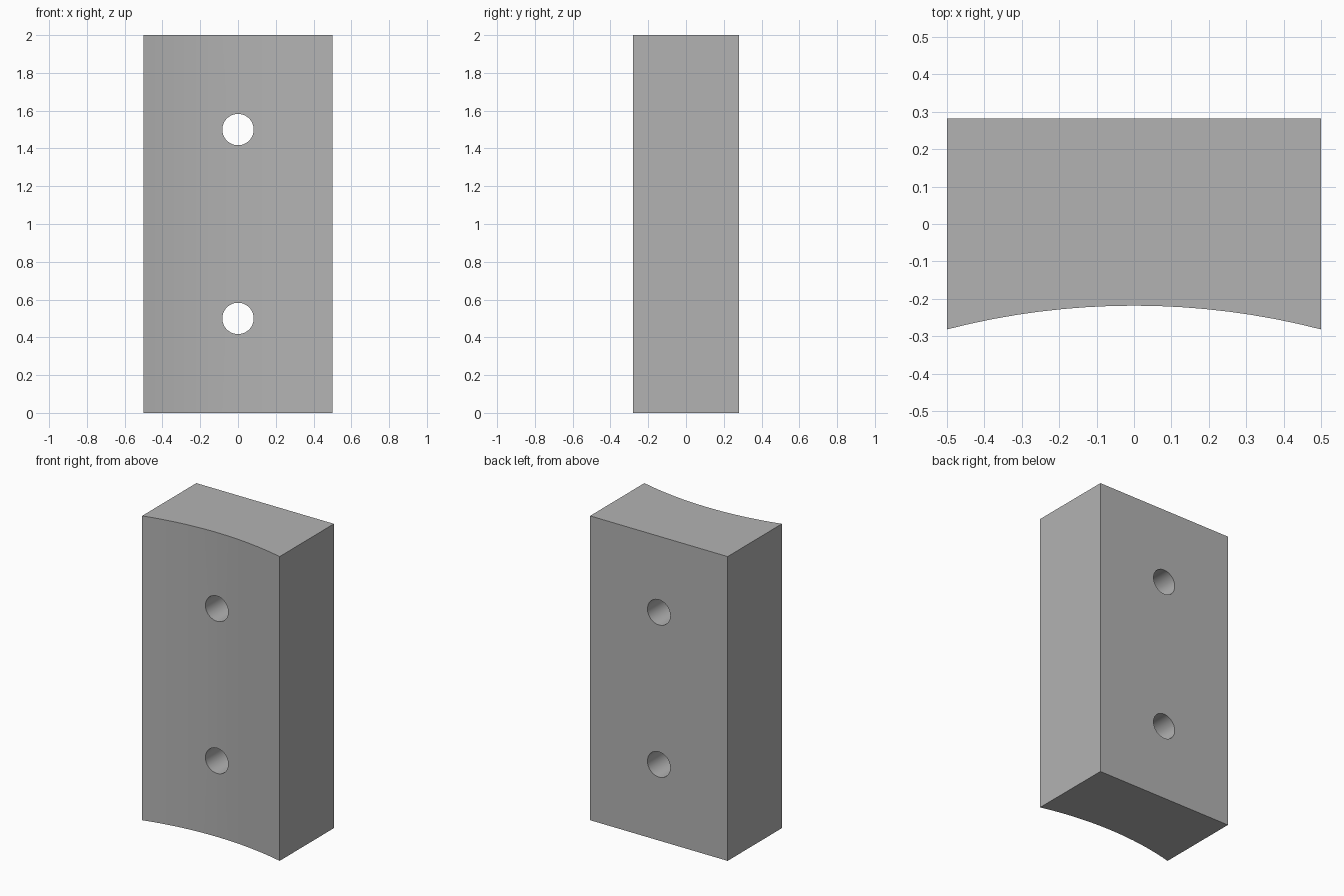
import bpy, bmesh, math

if "Cube" in bpy.data.objects:
    bpy.data.objects.remove(bpy.data.objects["Cube"])

WIDTH, HEIGHT, R, SEGS = 1.0, 2.0, 2.0, 16
SAG = R - math.sqrt(R * R - (WIDTH / 2) ** 2)
Y_BACK = (0.5 + SAG) / 2          # flat back face
Y_APEX = Y_BACK - 0.5             # deepest point of the concave front
HOLE_R = 0.083

grey = bpy.data.materials.new("plain grey")
grey.diffuse_color = (0.45, 0.45, 0.45, 1)
grey.use_nodes = True
grey.node_tree.nodes["Principled BSDF"].inputs["Base Color"].default_value = grey.diffuse_color

# Block: concave front profile extruded upward
half = math.asin(WIDTH / 2 / R)
profile = [(WIDTH / 2, Y_BACK), (-WIDTH / 2, Y_BACK)]
for i in range(SEGS + 1):
    a = -half + 2 * half * i / SEGS
    profile.append((R * math.sin(a), Y_APEX - R + R * math.cos(a)))

bm = bmesh.new()
base = bm.faces.new([bm.verts.new((x, y, 0)) for x, y in profile])
ext = bmesh.ops.extrude_face_region(bm, geom=[base])
top = [v for v in ext["geom"] if isinstance(v, bmesh.types.BMVert)]
bmesh.ops.translate(bm, verts=top, vec=(0, 0, HEIGHT))
bmesh.ops.recalc_face_normals(bm, faces=bm.faces)
mesh = bpy.data.meshes.new("curved_block")
bm.to_mesh(mesh)
bm.free()
block = bpy.data.objects.new("curved_block", mesh)
bpy.context.collection.objects.link(block)
mesh.materials.append(grey)

# Two through holes from front to back
for z in (0.5, 1.5):
    bpy.ops.mesh.primitive_cylinder_add(vertices=48, radius=HOLE_R, depth=2,
                                        location=(0, 0, z), rotation=(math.pi / 2, 0, 0))
    cutter = bpy.context.object
    cutter.name = "hole_cutter"
    cutter.hide_render = True
    cutter.data.materials.append(grey)
    mod = block.modifiers.new("hole", 'BOOLEAN')
    mod.operation = 'DIFFERENCE'
    mod.solver = 'EXACT'
    mod.object = cutter
    bpy.ops.object.select_all(action='DESELECT')
    block.select_set(True)
    bpy.context.view_layer.objects.active = block
    bpy.ops.object.modifier_apply(modifier=mod.name)
    bpy.data.objects.remove(cutter)

bpy.ops.object.shade_smooth_by_angle(angle=math.radians(30))
